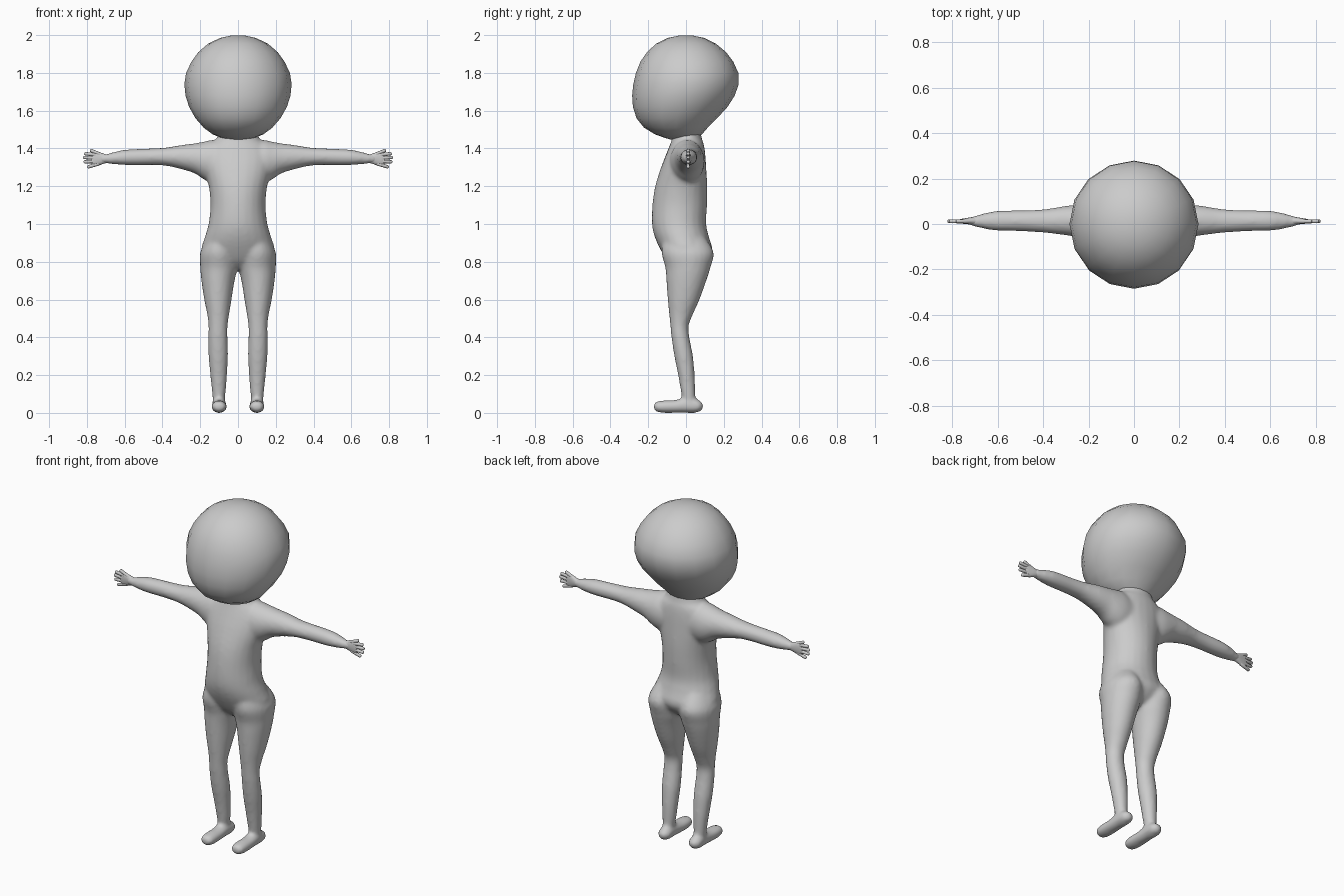
import bpy, bmesh, math
from mathutils import Vector

grey = bpy.data.materials.new("plain_grey")
grey.diffuse_color = (0.6, 0.6, 0.6, 1)


def spline(rings, sub):
    """Catmull-Rom refinement of a list of ring tuples."""
    out = []
    for i in range(len(rings) - 1):
        p = [rings[max(0, min(len(rings) - 1, i + k))] for k in (-1, 0, 1, 2)]
        for s in range(sub):
            t = s / sub
            out.append([0.5 * (2 * b + (c - a) * t + (2 * a - 5 * b + 4 * c - d) * t * t
                               + (3 * b - a - 3 * c + d) * t ** 3) for a, b, c, d in zip(*p)])
    return out + [list(rings[-1])]


def loft(bm, axis, rings, sides=24, sub=4, mirror=1):
    """Ring = (position on axis, min u, max u, min v, max v)."""
    loops = []
    for pos, u0, u1, v0, v1 in spline(rings, sub):
        loop = []
        for k in range(sides):
            a = 2 * math.pi * k / sides
            u = (u0 + u1) / 2 + (u1 - u0) / 2 * math.cos(a)
            v = (v0 + v1) / 2 + (v1 - v0) / 2 * math.sin(a)
            co = {'x': (pos, u, v), 'y': (u, pos, v), 'z': (u, v, pos)}[axis]
            loop.append(bm.verts.new((co[0] * mirror, co[1], co[2])))
        loops.append(loop)
    faces = []
    for a, b in zip(loops, loops[1:]):
        for k in range(sides):
            n = (k + 1) % sides
            faces.append(bm.faces.new((a[k], a[n], b[n], b[k])))
    faces += [bm.faces.new(loops[0]), bm.faces.new(loops[-1])]
    bmesh.ops.recalc_face_normals(bm, faces=faces)


def finish(bm, name):
    me = bpy.data.meshes.new(name)
    bm.to_mesh(me)
    bm.free()
    me.materials.append(grey)
    me.shade_smooth()
    ob = bpy.data.objects.new(name, me)
    bpy.context.collection.objects.link(ob)
    return ob


# Head: egg tilted forward, 16 sides
bm = bmesh.new()
head = [(1.447, .03, -.08, .02), (1.455, .085, -.11, .06), (1.475, .135, -.165, .085),
        (1.51, .182, -.222, .115), (1.56, .225, -.262, .165), (1.62, .259, -.281, .22),
        (1.68, .278, -.285, .258), (1.74, .284, -.279, .279), (1.80, .275, -.265, .277),
        (1.86, .246, -.241, .25), (1.91, .21, -.206, .212), (1.955, .158, -.158, .158),
        (1.985, .095, -.097, .097), (1.998, .035, -.035, .035)]
loft(bm, 'z', [(z, -h, h, f, b) for z, h, f, b in head], sides=16, sub=1)
finish(bm, "head")

# Torso, legs, feet and arms, fused into one skin
bm = bmesh.new()
torso = [(.76, .05, -.05, .05), (.80, .13, -.095, .105), (.86, .192, -.133, .14),
         (.93, .176, -.165, .122), (1.0, .156, -.18, .107), (1.1, .146, -.178, .111),
         (1.2, .155, -.163, .112), (1.3, .18, -.132, .107), (1.37, .185, -.105, .102),
         (1.42, .155, -.085, .095), (1.45, .115, -.075, .085), (1.50, .10, -.07, .075)]
loft(bm, 'z', [(z, -h, h, f, b) for z, h, f, b in torso])

leg = [(.02, .075, .13, -.01, .05), (.1, .066, .137, -.025, .049), (.2, .058, .147, -.042, .046),
       (.3, .053, .156, -.062, .037), (.4, .055, .157, -.077, .018), (.46, .055, .156, -.083, .014),
       (.52, .047, .163, -.089, .036), (.6, .034, .179, -.097, .072), (.7, .018, .194, -.104, .108),
       (.77, .002, .2, -.11, .13), (.85, .0, .2, -.13, .147), (.93, .02, .16, -.12, .10)]
foot = [(-.17, .085, .115, .02, .045), (-.158, .067, .133, .006, .06), (-.12, .059, .141, .0, .066),
        (-.06, .06, .14, .0, .068), (0, .062, .138, .0, .08), (.05, .062, .138, .0, .075),
        (.078, .07, .13, .01, .062), (.09, .085, .115, .025, .048)]
arm = [(.05, -.07, .09, 1.22, 1.43), (.13, -.085, .098, 1.215, 1.445), (.18, -.075, .095, 1.235, 1.436),
       (.23, -.062, .088, 1.268, 1.427), (.3, -.05, .08, 1.29, 1.418), (.38, -.04, .067, 1.308, 1.405),
       (.46, -.034, .061, 1.312, 1.4), (.54, -.031, .06, 1.311, 1.397), (.6, -.03, .058, 1.312, 1.393),
       (.65, -.023, .05, 1.316, 1.383), (.7, -.012, .036, 1.321, 1.37), (.73, -.004, .025, 1.325, 1.365)]
for m in (1, -1):
    loft(bm, 'z', leg, mirror=m)
    loft(bm, 'y', foot, mirror=m)
    loft(bm, 'x', arm, mirror=m)
body = finish(bm, "body")
remesh = body.modifiers.new("fuse", 'REMESH')
remesh.mode = 'VOXEL'
remesh.voxel_size = 0.011
remesh.use_smooth_shade = True
smooth = body.modifiers.new("soften", 'SMOOTH')
smooth.factor = 0.5
smooth.iterations = 6

# Hands: flat palm with spread fingers
palm = [(.69, -.006, .032, 1.325, 1.366), (.715, -.003, .03, 1.318, 1.374), (.74, .0, .026, 1.309, 1.382),
        (.762, .002, .022, 1.306, 1.381), (.775, .006, .018, 1.315, 1.37)]
fingers = [((.72, .012, 1.365), (.775, .012, 1.388)), ((.75, .012, 1.366), (.805, .012, 1.372)),
           ((.75, .012, 1.349), (.812, .012, 1.352)), ((.75, .012, 1.332), (.808, .012, 1.329)),
           ((.74, .012, 1.318), (.79, .012, 1.303))]
for m, side in ((1, "left"), (-1, "right")):
    bm = bmesh.new()
    loft(bm, 'x', palm, sides=16, mirror=m)
    for a, b in fingers:
        a, b = Vector(a), Vector(b)
        r = 0.0095
        turn = (b - a).to_track_quat('Z', 'Y')
        # Capsule: stretch the upper half of a sphere along the finger
        ball = bmesh.ops.create_uvsphere(bm, u_segments=10, v_segments=8, radius=r)['verts']
        for v in ball:
            lift = (b - a).length if v.co.z > 1e-5 else 0
            p = a + turn @ (v.co + Vector((0, 0, lift)))
            v.co = (p.x * m, p.y, p.z)
        if m < 0:
            bmesh.ops.reverse_faces(bm, faces=list({f for v in ball for f in v.link_faces}))
    finish(bm, side + "_hand")
